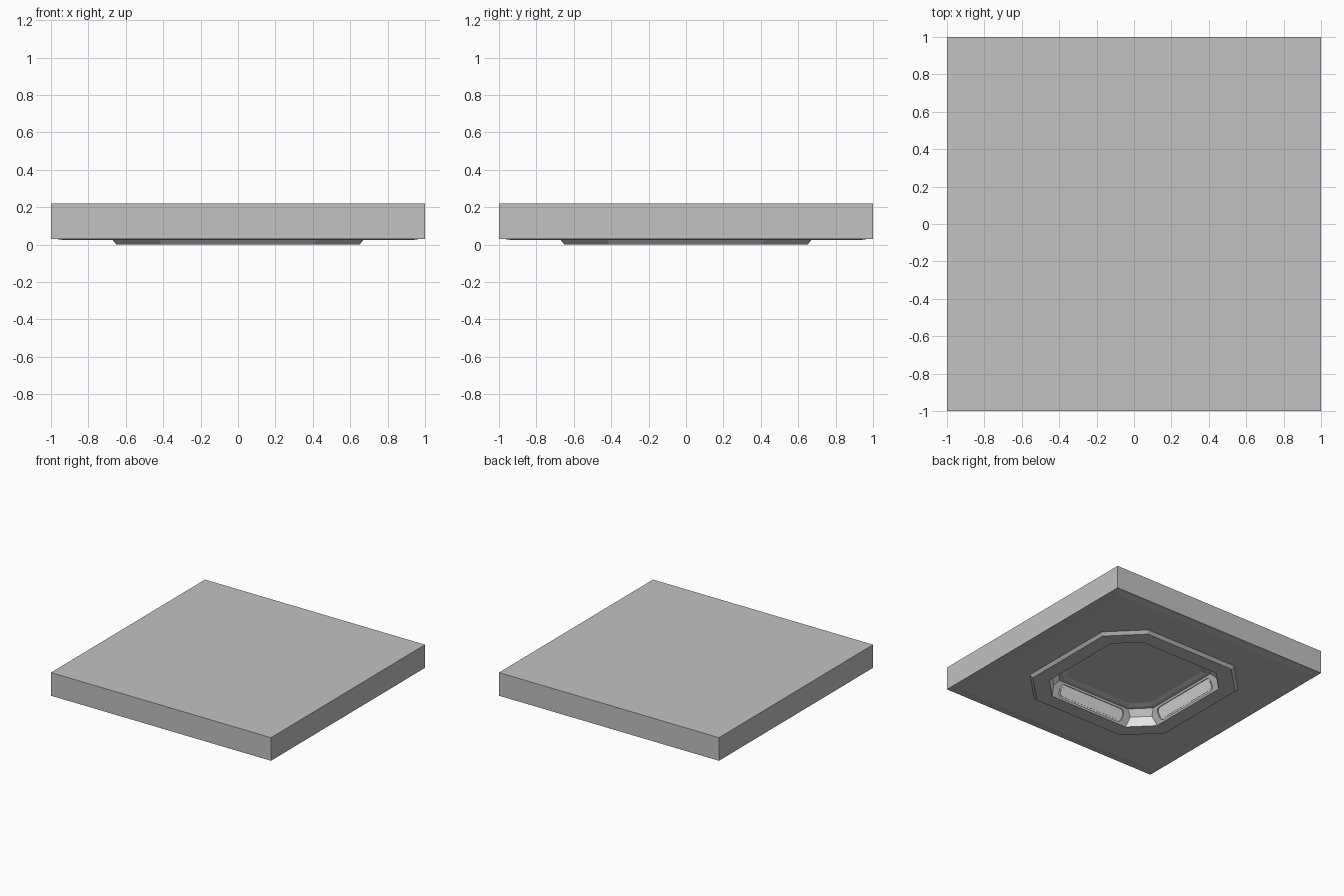
import bpy, bmesh, math
from mathutils import Matrix, Vector

if "Cube" in bpy.data.objects:
    bpy.data.objects.remove(bpy.data.objects["Cube"], do_unlink=True)


def material(name, value):
    m = bpy.data.materials.new(name)
    m.use_nodes = True
    col = (value, value, value, 1)
    m.diffuse_color = col
    m.node_tree.nodes["Principled BSDF"].inputs["Base Color"].default_value = col
    return m


MATS = [material("stone grey", 0.54), material("pale grey", 0.8)]


def finish(bm, name):
    bmesh.ops.recalc_face_normals(bm, faces=bm.faces)
    mesh = bpy.data.meshes.new(name)
    bm.to_mesh(mesh)
    bm.free()
    for m in MATS:
        mesh.materials.append(m)
    ob = bpy.data.objects.new(name, mesh)
    bpy.context.collection.objects.link(ob)
    return ob


def octagon(a, s):
    """Chamfered square: half width a, corners cut where x + y = s."""
    b = s - a
    return [(a, -b), (a, b), (b, a), (-b, a), (-a, b), (-a, -b), (-b, -a), (b, -a)]


def loft(rings, name):
    bm = bmesh.new()
    loops = [[bm.verts.new((x, y, z)) for x, y in octagon(a, s)] for a, s, z in rings]
    bm.faces.new(loops[0])
    bm.faces.new(loops[-1])
    for i, (lo, hi) in enumerate(zip(loops, loops[1:])):
        for k in range(8):
            n = (k + 1) % 8
            f = bm.faces.new((lo[k], lo[n], hi[n], hi[k]))
            # pale diagonal walls inside the opening
            if k % 2 and i in WALL_BANDS:
                f.material_index = 1
    bmesh.ops.remove_doubles(bm, verts=bm.verts, dist=0.0005)
    return finish(bm, name)


# Slab, shallow bevelled underside, raised octagonal rim and coffered recess
WALL_BANDS = (6, 7)
RINGS = [
    (1, 2, 0.22), (1, 2, 0.03),
    (0.975, 1.95, 0.03), (0.93, 1.86, 0.024),
    (0.67, 1.09, 0.024), (0.65, 1.06, 0),
    (0.53, 0.89, 0), (0.4925, 0.87, 0.075), (0.47, 0.805, 0.12),
    (0.44, 0.76, 0.12), (0.41, 0.71, 0.13),
]
tile = loft(RINGS, "ceiling_tile")


def rounded_plate(name, width, height, radius, z0, z1, matrix):
    bm = bmesh.new()
    outline = []
    for q, (sx, sy) in enumerate([(1, 1), (-1, 1), (-1, -1), (1, -1)]):
        for j in range(6):
            t = math.pi / 2 * (q + j / 5)
            outline.append((sx * (width / 2 - radius) + radius * math.cos(t),
                            sy * (height / 2 - radius) + radius * math.sin(t)))
    low, high = [[bm.verts.new((x, y, z)) for x, y in outline] for z in (z0, z1)]
    bm.faces.new(low).material_index = 1
    bm.faces.new(high).material_index = 1
    for i in range(len(low)):
        n = (i + 1) % len(low)
        bm.faces.new((low[i], low[n], high[n], high[i]))
    bm.transform(matrix)
    return finish(bm, name)


# Rounded light panels sunk into the four sloping walls
up = Vector((0, 0.06, 0.12)).normalized()
side = Vector((-1, 0, 0))
wall = Matrix((side, up, side.cross(up))).transposed().to_4x4()
wall.translation = (0, -0.5, 0.06)
for k, label in enumerate(("front", "left", "back", "right")):
    m = Matrix.Rotation(k * math.pi / 2, 4, "Z") @ wall
    cutter = rounded_plate("panel_cutter", 0.62, 0.1, 0.035, -0.012, 0.03, m)
    cutter.hide_render = True
    mod = tile.modifiers.new("recess", "BOOLEAN")
    mod.operation = "DIFFERENCE"
    mod.solver = "EXACT"
    mod.object = cutter
    bpy.context.view_layer.objects.active = tile
    bpy.ops.object.modifier_apply(modifier=mod.name)
    bpy.data.objects.remove(cutter, do_unlink=True)
    rounded_plate(label + "_light_panel", 0.59, 0.075, 0.03, -0.013, -0.008, m)
